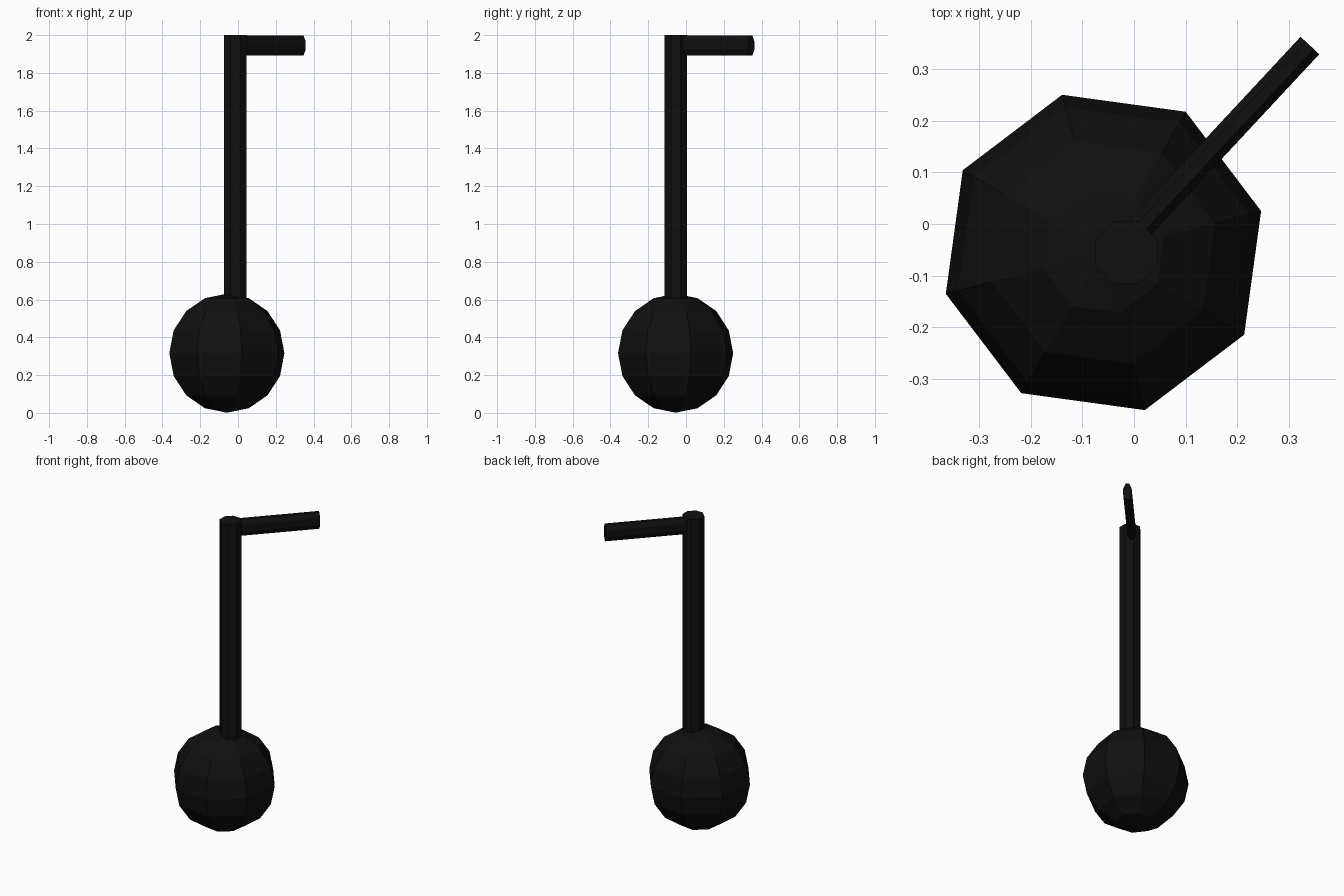
import bpy
from math import radians
from mathutils import Vector

if "Cube" in bpy.data.objects:
    bpy.data.objects.remove(bpy.data.objects["Cube"])

black = bpy.data.materials.new("black")
black.diffuse_color = (0.005, 0.005, 0.005, 1)
black.use_nodes = True
black.node_tree.nodes["Principled BSDF"].inputs["Base Color"].default_value = black.diffuse_color


def finish(name):
    obj = bpy.context.object
    obj.name = name
    obj.data.materials.append(black)
    return obj


def octagon_bar(name, start, end, half_w, half_h):
    """Eight-sided bar with flat sides; half_w and half_h are its cross-section half extents."""
    start, end = Vector(start), Vector(end)
    axis = end - start
    bpy.ops.mesh.primitive_cylinder_add(vertices=8, radius=1, depth=axis.length)
    obj = finish(name)
    flat = 0.92388  # distance from centre to flat side of a unit octagon
    c, s = 0.92388, 0.382683
    for v in obj.data.vertices:
        x, y = v.co.x, v.co.y
        v.co.x = (x * c - y * s) * half_h / flat
        v.co.y = (x * s + y * c) * half_w / flat
    if abs(axis.z) < 1e-6:
        # lay flat, keeping local x upright
        obj.rotation_euler = (0, radians(90), axis.to_2d().angle_signed(Vector((1, 0))))
    obj.location = (start + end) / 2
    return obj


# Round note head
bpy.ops.mesh.primitive_uv_sphere_add(segments=8, ring_count=8, radius=0.315,
                                     location=(-0.059, -0.055, 0.316),
                                     rotation=(0, 0, radians(14.7)))
finish("note_head")

# Upright stem, sunk into the head
octagon_bar("stem", (-0.015, -0.055, 0.5), (-0.015, -0.055, 2.0), 0.06, 0.06)

# Thin flag reaching diagonally from the stem top
octagon_bar("flag", (0.0, -0.02, 1.945), (0.34, 0.345, 1.945), 0.0247, 0.053)
